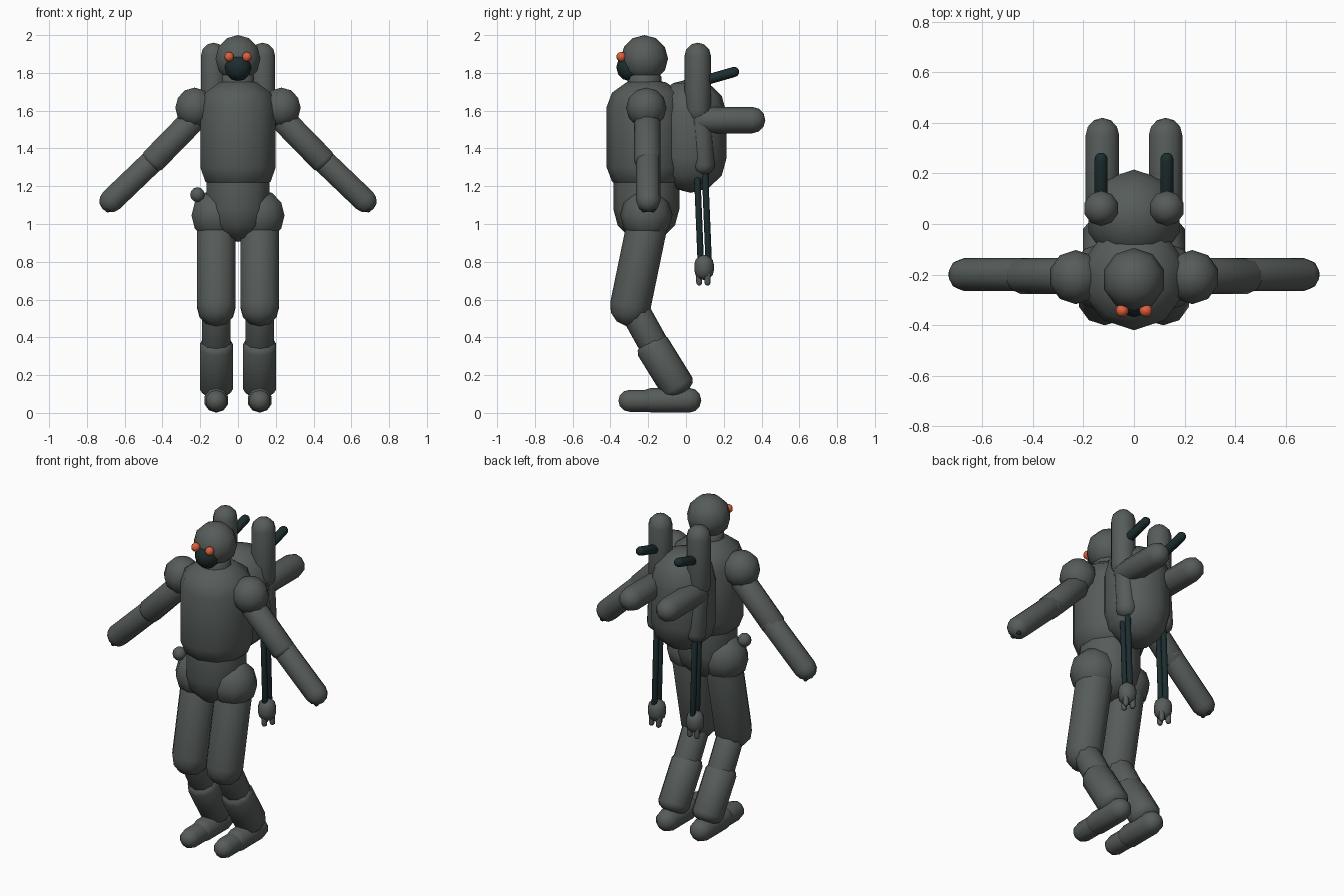
import bpy, bmesh, math
from mathutils import Vector, Matrix

cube = bpy.data.objects.get("Cube")
if cube:
    bpy.data.objects.remove(cube, do_unlink=True)


def material(name, rgb):
    m = bpy.data.materials.new(name)
    m.use_nodes = True
    m.diffuse_color = (*rgb, 1)
    m.node_tree.nodes["Principled BSDF"].inputs["Base Color"].default_value = (*rgb, 1)
    return m


GREY = material("slate grey", (0.093, 0.108, 0.101))
DARK = material("dark teal", (0.012, 0.026, 0.028))
ORANGE = material("eye orange", (0.72, 0.115, 0.045))


def capsule(name, a, b, r, mat=GREY, cap=None, sides=10, rings=3):
    """Round-ended tube from a to b; cap is the length of the rounded ends."""
    a, b = Vector(a), Vector(b)
    cap = r if cap is None else cap
    axis = b - a
    length = axis.length
    if length < 1e-5:
        axis = Vector((0, 0, 1))
    # keep one corner of the cross-section pointing front or up
    z = axis.normalized()
    ref = Vector((0, 1, 0)) if abs(z.y) < 0.9 else Vector((0, 0, 1))
    y = (ref - z * ref.dot(z)).normalized()
    x = y.cross(z)
    place = Matrix((x, y, z)).transposed()
    lat = [math.pi / 2 * i / rings for i in range(rings)]
    profile = [(r * math.cos(t), -cap * math.sin(t)) for t in reversed(lat)]
    top = [(r * math.cos(t), length + cap * math.sin(t)) for t in lat]
    profile += top if length > 1e-5 else top[1:]

    bm = bmesh.new()

    def vert(px, py, pz):
        return bm.verts.new(a + place @ Vector((px, py, pz)))

    loops = []
    for rad, h in profile:
        loops.append([vert(rad * math.sin(2 * math.pi * i / sides),
                           rad * math.cos(2 * math.pi * i / sides), h)
                      for i in range(sides)])
    poles = vert(0, 0, -cap), vert(0, 0, length + cap)
    for i in range(sides):
        j = (i + 1) % sides
        bm.faces.new((poles[0], loops[0][i], loops[0][j]))
        bm.faces.new((poles[1], loops[-1][j], loops[-1][i]))
        for lo, hi in zip(loops, loops[1:]):
            bm.faces.new((lo[i], lo[j], hi[j], hi[i]))
    bmesh.ops.recalc_face_normals(bm, faces=bm.faces)
    mesh = bpy.data.meshes.new(name)
    bm.to_mesh(mesh)
    bm.free()
    mesh.materials.append(mat)
    obj = bpy.data.objects.new(name, mesh)
    bpy.context.collection.objects.link(obj)
    bpy.ops.object.select_all(action='DESELECT')
    obj.select_set(True)
    bpy.context.view_layer.objects.active = obj
    bpy.ops.object.shade_smooth_by_angle(angle=math.radians(42))
    return obj


def ball(name, c, r, mat=GREY):
    return capsule(name, c, c, r, mat)


# Trunk
capsule("torso", (0, -0.21, 1.30), (0, -0.21, 1.62), 0.21, cap=0.15)
capsule("abdomen", (0, -0.21, 1.08), (0, -0.21, 1.30), 0.175)
capsule("neck", (0, -0.22, 1.68), (0, -0.22, 1.78), 0.09, cap=0.03)
ball("belt_knob", (-0.215, -0.26, 1.155), 0.04)

# Head
ball("head", (0, -0.22, 1.875), 0.125)
ball("muzzle", (0, -0.295, 1.83), 0.074, DARK)

# Backpack
capsule("backpack", (0, 0.025, 1.35), (0, 0.025, 1.585), 0.19, cap=0.185)

for s, side in ((1, "left"), (-1, "right")):
    def limb(name, a, b, r, mat=GREY, cap=None):
        capsule(f"{side}_{name}", (a[0] * s, *a[1:]), (b[0] * s, *b[1:]), r, mat, cap)

    def knob(name, c, r, mat=GREY):
        limb(name, c, c, r, mat)

    knob("eye", (0.047, -0.343, 1.885), 0.026, ORANGE)

    # Arm
    knob("shoulder", (0.23, -0.21, 1.615), 0.107)
    limb("upper_arm", (0.24, -0.205, 1.55), (0.45, -0.205, 1.335), 0.071, cap=0.04)
    limb("forearm", (0.43, -0.2, 1.355), (0.67, -0.2, 1.125), 0.066)
    for y in (-0.225, -0.175):
        knob("finger_tip", (0.69, y, 1.075), 0.014, DARK)

    # Leg
    knob("hip", (0.115, -0.21, 1.045), 0.138)
    limb("thigh", (0.115, -0.205, 1.0), (0.115, -0.295, 0.565), 0.108)
    limb("knee_shaft", (0.115, -0.265, 0.53), (0.115, -0.165, 0.35), 0.079)
    limb("shin", (0.115, -0.175, 0.35), (0.115, -0.045, 0.14), 0.092, cap=0.05)
    limb("foot", (0.115, -0.18, 0.067), (0.115, 0.015, 0.067), 0.066)
    limb("toe", (0.115, -0.30, 0.064), (0.115, -0.15, 0.064), 0.058)

    # Pack tank with its rear stub and rod
    limb("tank", (0.13, 0.062, 1.60), (0.13, 0.062, 1.89), 0.07)
    limb("tank_tail", (0.13, 0.066, 1.66), (0.13, 0.092, 1.31), 0.06, cap=0.05)
    limb("rear_stub", (0.125, 0.08, 1.55), (0.125, 0.35, 1.55), 0.07)
    limb("rear_rod", (0.13, 0.08, 1.755), (0.13, 0.255, 1.805), 0.027, DARK)

    # Hanging arm with grasping claw
    for y in (0.058, 0.1):
        limb("hanging_rod", (0.13, y, 1.29), (0.13, y + 0.02, 0.80), 0.017, DARK, 0.01)
    limb("claw_palm", (0.13, 0.096, 0.755), (0.13, 0.096, 0.785), 0.052)
    for dx, dy in ((0, -0.026), (0.024, 0.018), (-0.024, 0.018)):
        limb("claw_finger", (0.13 + dx, 0.096 + dy, 0.75),
             (0.13 + dx, 0.096 + dy, 0.69), 0.016)
